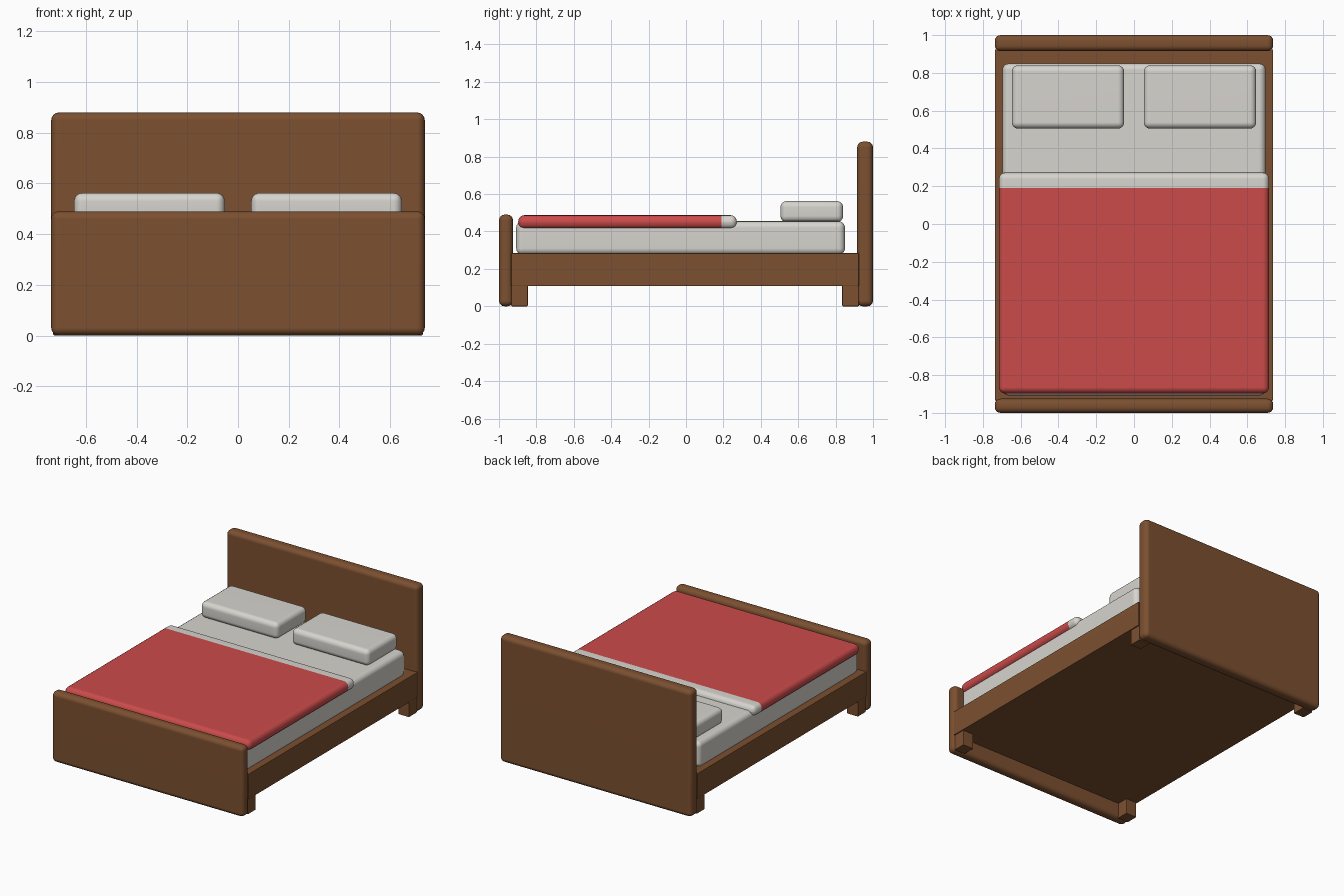
import bpy
import bmesh
import math
from mathutils import Vector

cube = bpy.data.objects.get("Cube")
if cube:
    bpy.data.objects.remove(cube, do_unlink=True)


def make_material(name, rgb):
    mat = bpy.data.materials.new(name)
    mat.use_nodes = True
    color = (*rgb, 1)
    mat.diffuse_color = color
    bsdf = mat.node_tree.nodes["Principled BSDF"]
    bsdf.inputs["Base Color"].default_value = color
    bsdf.inputs["Roughness"].default_value = 0.8
    return mat


wood = make_material("brown wood", (0.2, 0.08, 0.03))
linen = make_material("off-white linen", (0.68, 0.66, 0.62))
red = make_material("red blanket cloth", (0.6, 0.07, 0.07))


def rounded_box(name, x, y, z, radius, mats, split_y=None, segments=4):
    """Box spanning the x, y, z ranges; faces behind split_y take the second material."""
    lo, hi = Vector((x[0], y[0], z[0])), Vector((x[1], y[1], z[1]))
    center, size = (lo + hi) / 2, hi - lo
    bm = bmesh.new()
    bmesh.ops.create_cube(bm, size=1)
    bmesh.ops.scale(bm, vec=size, verts=bm.verts)
    bmesh.ops.bevel(bm, geom=bm.edges[:], offset=radius, segments=segments,
                    profile=0.5, affect='EDGES')
    if split_y is not None:
        cut = split_y - center.y
        bmesh.ops.bisect_plane(bm, geom=bm.verts[:] + bm.edges[:] + bm.faces[:],
                               plane_co=(0, cut, 0), plane_no=(0, 1, 0))
        for face in bm.faces:
            face.material_index = int(face.calc_center_median().y > cut)
    mesh = bpy.data.meshes.new(name)
    bm.to_mesh(mesh)
    bm.free()
    for mat in mats:
        mesh.materials.append(mat)
    obj = bpy.data.objects.new(name, mesh)
    obj.location = center
    bpy.context.collection.objects.link(obj)
    bpy.ops.object.select_all(action='DESELECT')
    obj.select_set(True)
    bpy.context.view_layer.objects.active = obj
    bpy.ops.object.shade_smooth_by_angle(angle=math.radians(40))
    # Keep the large faces flat and the rounded edges smooth
    normals = obj.modifiers.new("Weighted Normal", 'WEIGHTED_NORMAL')
    normals.keep_sharp = True
    return obj


# Wooden frame
rounded_box("headboard", (-0.737, 0.737), (0.915, 1), (0, 0.88), 0.03, [wood])
rounded_box("footboard", (-0.737, 0.737), (-1, -0.925), (0, 0.49), 0.03, [wood])
rounded_box("bed_base", (-0.737, 0.737), (-0.935, 0.925), (0.108, 0.285), 0.006, [wood], segments=2)

# Mattress and blanket with a folded-back linen edge
rounded_box("mattress", (-0.697, 0.697), (-0.908, 0.85), (0.275, 0.455), 0.035, [linen])
rounded_box("blanket", (-0.715, 0.715), (-0.897, 0.272), (0.415, 0.487), 0.033,
            [red, linen], split_y=0.19)

# Mirrored pairs of pillows and legs
for side, s in (("left", 1), ("right", -1)):
    rounded_box("pillow_" + side, sorted((s * 0.052, s * 0.647)), (0.505, 0.84),
                (0.45, 0.563), 0.033, [linen])
    for end, y in (("front", (-0.935, -0.845)), ("back", (0.835, 0.925))):
        rounded_box(f"{end}_leg_{side}", sorted((s * 0.645, s * 0.73)), y,
                    (0, 0.12), 0.006, [wood], segments=2)
